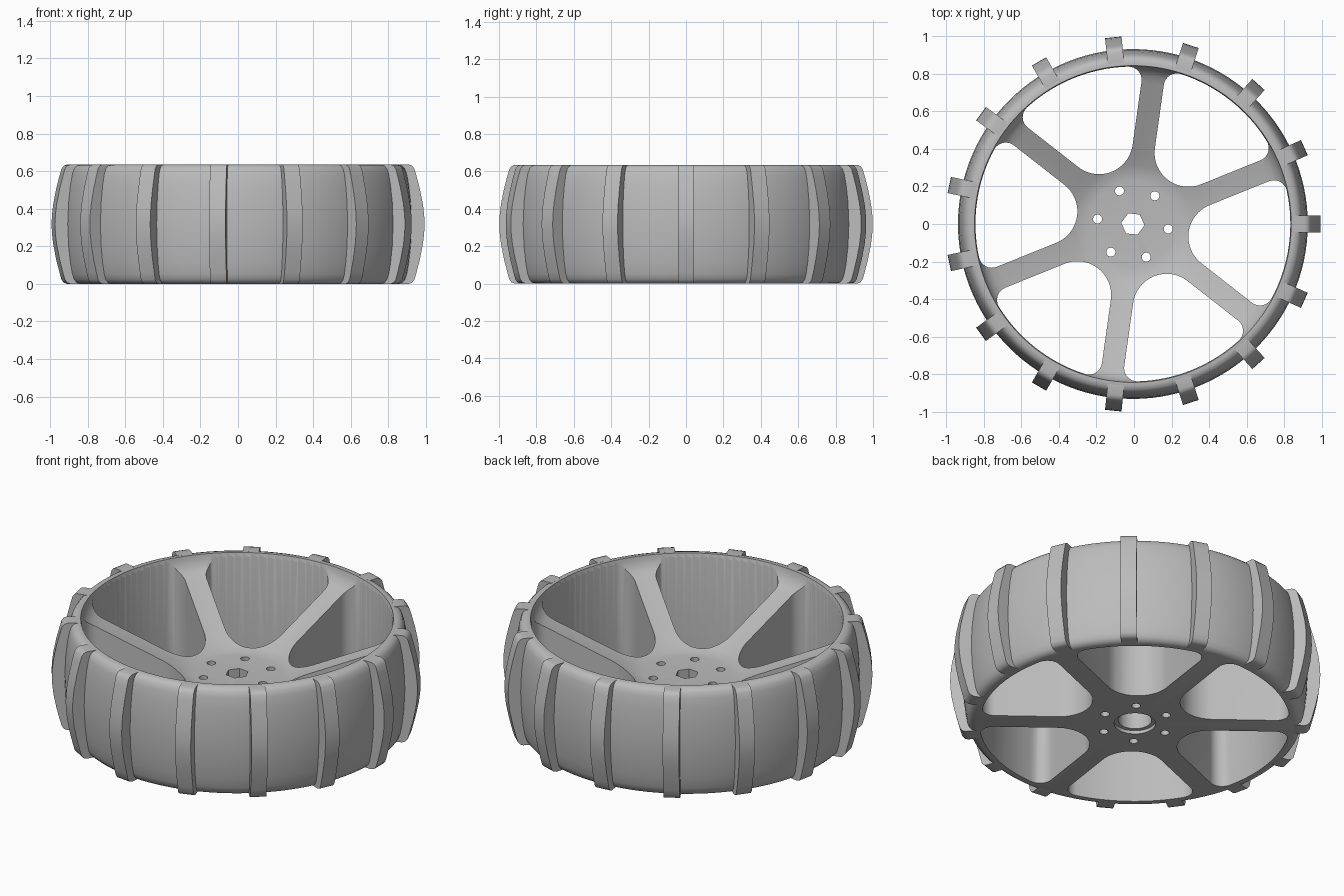
import bpy, bmesh, math
from math import sin, cos, pi, radians
from mathutils import Matrix

if "Cube" in bpy.data.objects:
    bpy.data.objects.remove(bpy.data.objects["Cube"])

HEIGHT = 0.635
CENTRE = Matrix.Translation((-0.006, 0, 0))

grey = bpy.data.materials.new("plain grey")
grey.use_nodes = True
grey.diffuse_color = (0.5, 0.5, 0.5, 1)
grey.node_tree.nodes["Principled BSDF"].inputs["Base Color"].default_value = (0.5, 0.5, 0.5, 1)


def make_object(name, bm):
    bmesh.ops.recalc_face_normals(bm, faces=bm.faces)
    mesh = bpy.data.meshes.new(name)
    bm.to_mesh(mesh)
    bm.free()
    mesh.materials.append(grey)
    obj = bpy.data.objects.new(name, mesh)
    bpy.context.collection.objects.link(obj)
    return obj


def smooth(obj):
    bpy.ops.object.select_all(action="DESELECT")
    obj.select_set(True)
    bpy.context.view_layer.objects.active = obj
    bpy.ops.object.shade_smooth_by_angle(angle=radians(32))


def prism(bm, outline, z0, z1, matrix=Matrix()):
    """Extrude a flat outline upwards from z0 to z1."""
    face = bm.faces.new([bm.verts.new(matrix @ Matrix.Translation((x, y, z0)).translation)
                         for x, y in outline])
    top = bmesh.ops.extrude_face_region(bm, geom=[face])
    verts = [g for g in top["geom"] if isinstance(g, bmesh.types.BMVert)]
    bmesh.ops.translate(bm, verts=verts, vec=(0, 0, z1 - z0))


def arc(cx, cy, r, start, end, steps):
    angles = [radians(start + (end - start) * i / steps) for i in range(steps + 1)]
    return [(cx + r * cos(a), cy + r * sin(a)) for a in angles]


def polygon(r, sides, turn=0, cx=0, cy=0):
    return arc(cx, cy, r, turn, turn + 360, sides)[:-1]


def mirrored(half):
    """Complete a lower half profile with its upper mirror image."""
    return half + [(r, HEIGHT - z) for r, z in reversed(half[:-1])]


def window_outline(half_spoke=0.06, hub_r=0.18, corner=0.07, rim=0.838):
    """Opening between two spokes, rounded at hub and rim."""
    h = half_spoke + corner
    a = 30 - math.degrees(math.asin(h / (rim - corner)))
    cx, cy = (rim - corner) * cos(radians(a)), (rim - corner) * sin(radians(a))
    return (arc(2 * (half_spoke + hub_r), 0, hub_r, 120, 240, 20)
            + arc(cx, -cy, corner, -120, -a, 8)
            + arc(0, 0, rim, -a, a, 16)[1:-1]
            + arc(cx, cy, corner, a, 120, 8))


# Wheel body: tyre shell and dished centre turned as one solid
tyre = mirrored([(0.86, 0), (0.88, 0.006), (0.895, 0.022), (0.905, 0.05),
                 (0.916, 0.11), (0.926, 0.2), (0.931, HEIGHT / 2)])
dish = [(0.843, HEIGHT), (0.838, 0.61), (0.82, 0.57), (0.79, 0.545), (0.75, 0.525),
        (0.36, 0.352), (0.31, 0.328), (0.27, 0.315), (0.23, 0.31), (0, 0.31)]
bm = bmesh.new()
profile = [bm.verts.new((r, 0, z)) for r, z in [(0, 0)] + tyre + dish]
edges = [bm.edges.new(pair) for pair in zip(profile, profile[1:])]
bmesh.ops.spin(bm, geom=profile + edges, cent=(0, 0, 0), axis=(0, 0, 1),
               angle=2 * pi, steps=120, use_duplicate=False)
bmesh.ops.remove_doubles(bm, verts=bm.verts, dist=0.0005)
body = make_object("wheel_body", bm)

# Cutter: spoke windows, bolt holes, hexagonal socket and lower bore
bm = bmesh.new()
for i in range(6):
    turn = Matrix.Rotation(radians(52 + 60 * i), 4, "Z")
    prism(bm, window_outline(), -0.1, 0.8, turn)
    prism(bm, polygon(0.024, 20, 0, 0.19), -0.1, 0.8, turn)
openings = make_object("opening_cutter", bm)

bm = bmesh.new()
prism(bm, polygon(0.062, 6, -6), 0.1, 0.8)
socket = make_object("socket_cutter", bm)
bm = bmesh.new()
prism(bm, polygon(0.09, 40), -0.1, 0.2)
bore = make_object("bore_cutter", bm)
bm = bmesh.new()
prism(bm, polygon(0.112, 40), -0.1, 0.02)
recess = make_object("recess_cutter", bm)

bpy.context.view_layer.objects.active = body
for cutter in (openings, socket, bore, recess):
    cutter.hide_render = True
    mod = body.modifiers.new("cut", "BOOLEAN")
    mod.operation = "DIFFERENCE"
    mod.solver = "EXACT"
    mod.object = cutter
    bpy.ops.object.modifier_apply(modifier=mod.name)
    bpy.data.objects.remove(cutter)
body.matrix_world = CENTRE
smooth(body)

# Tread lugs: curved bars across the tyre
lug_profile = mirrored([(0.86, 0), (0.915, 0), (0.932, 0.006), (0.945, 0.022), (0.956, 0.06),
                        (0.974, 0.13), (0.99, 0.21), (0.997, 0.27), (0.999, HEIGHT / 2)])
bm = bmesh.new()
prism(bm, lug_profile, -0.044, 0.044, Matrix())
bmesh.ops.rotate(bm, verts=bm.verts, cent=(0, 0, 0), matrix=Matrix.Rotation(pi / 2, 3, "X"))
lug = make_object("tread_lug", bm)
smooth(lug)
for i in range(15):
    obj = lug if i == 0 else lug.copy()
    if i:
        bpy.context.collection.objects.link(obj)
    obj.matrix_world = CENTRE @ Matrix.Rotation(radians(24 * i), 4, "Z")
